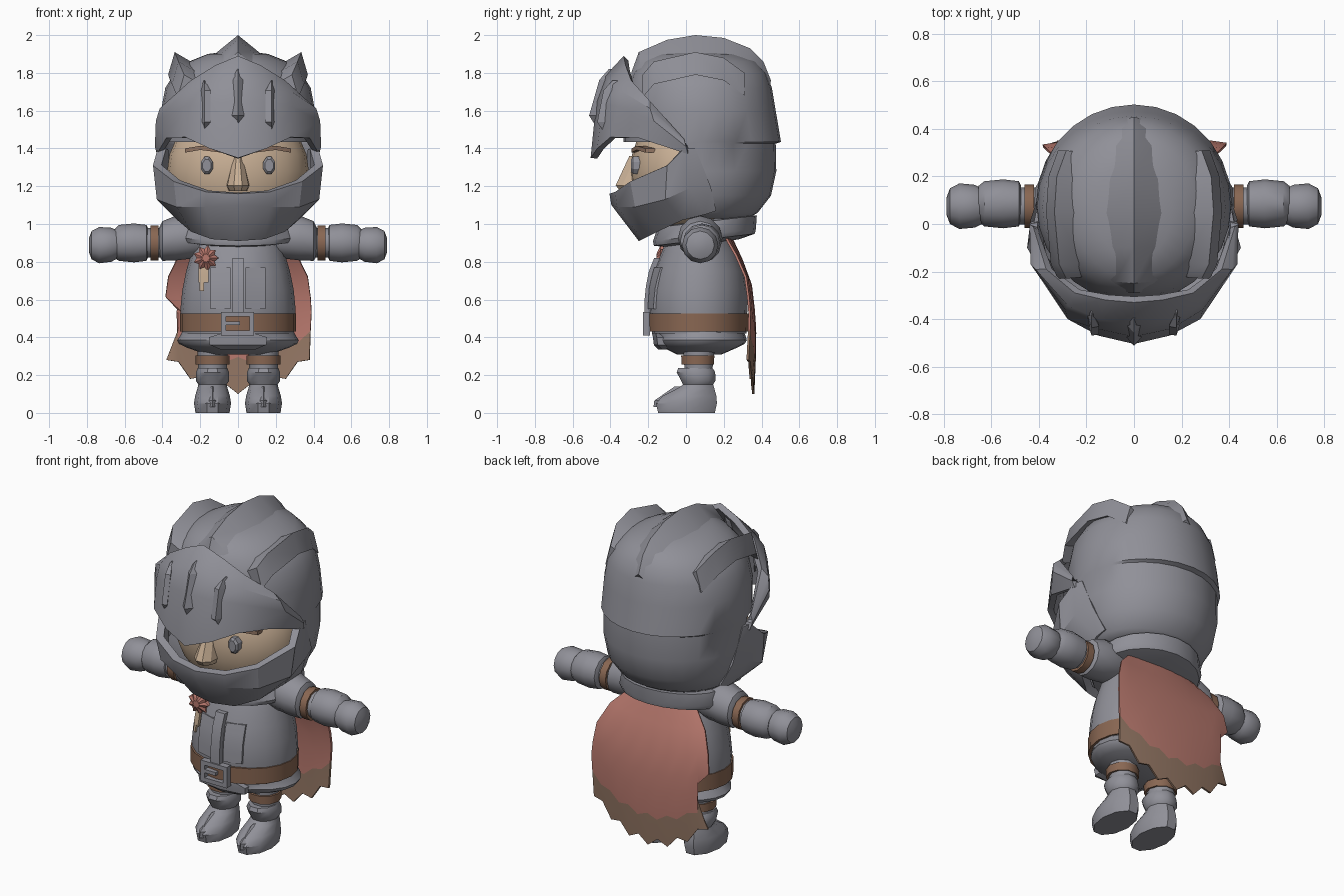
import bpy, bmesh, math
from mathutils import Vector

if "Cube" in bpy.data.objects:
    bpy.data.objects.remove(bpy.data.objects["Cube"])


def material(name, rgb):
    m = bpy.data.materials.new(name)
    m.diffuse_color = (*rgb, 1)
    m.use_nodes = True
    m.node_tree.nodes["Principled BSDF"].inputs["Base Color"].default_value = m.diffuse_color
    return m


STEEL = material("steel grey", (0.28, 0.28, 0.315))
SKIN = material("skin", (0.58, 0.43, 0.30))
LEATHER = material("leather brown", (0.25, 0.135, 0.085))
RED = material("cape red", (0.48, 0.19, 0.155))
TRIM = material("cape trim brown", (0.29, 0.18, 0.125))


def finish(name, bm, mat, angle=38, solid=0, closed=True):
    """Orient faces, add thickness and smooth softly bent edges."""
    if closed:
        bmesh.ops.recalc_face_normals(bm, faces=bm.faces[:])
    else:
        bm.normal_update()
        out = sum(f.normal.x * f.calc_center_median().x +
                  f.normal.y * f.calc_center_median().y for f in bm.faces)
        if out < 0:
            bmesh.ops.reverse_faces(bm, faces=bm.faces[:])
    me = bpy.data.meshes.new(name)
    bm.to_mesh(me)
    bm.free()
    ob = bpy.data.objects.new(name, me)
    bpy.context.collection.objects.link(ob)
    for m in (mat if isinstance(mat, tuple) else (mat,)):
        me.materials.append(m)
    bpy.ops.object.select_all(action='DESELECT')
    ob.select_set(True)
    bpy.context.view_layer.objects.active = ob
    if solid:
        mod = ob.modifiers.new("thickness", 'SOLIDIFY')
        mod.thickness, mod.offset = solid, -1
        bpy.ops.object.modifier_apply(modifier=mod.name)
    bpy.ops.object.shade_smooth_by_angle(angle=math.radians(angle))
    return ob


def loft(name, rings, mat, drop=None, **kw):
    """Closed cross-sections joined in order, capped at both ends."""
    bm = bmesh.new()
    vs = [[bm.verts.new(p) for p in r] for r in rings]
    n = len(rings[0])
    for a, b in zip(vs, vs[1:]):
        for i in range(n):
            bm.faces.new((a[i], a[(i + 1) % n], b[(i + 1) % n], b[i]))
    bm.faces.new(vs[0])
    bm.faces.new(vs[-1])
    bmesh.ops.recalc_face_normals(bm, faces=bm.faces[:])
    if drop:
        dead = [f for f in bm.faces if drop(f.calc_center_median())]
        bmesh.ops.delete(bm, geom=dead, context='FACES')
    return finish(name, bm, mat, closed=not drop, **kw)


def sheet(name, rows, mat, rule=None, **kw):
    """Open grid surface; rule picks a material from the row number."""
    bm = bmesh.new()
    vs = [[bm.verts.new(p) for p in r] for r in rows]
    for j, (a, b) in enumerate(zip(vs, vs[1:])):
        for i in range(len(a) - 1):
            f = bm.faces.new((a[i], a[i + 1], b[i + 1], b[i]))
            f.material_index = rule(j) if rule else 0
    return finish(name, bm, mat, closed=False, **kw)


def stack(name, prof, mat, cx=0, n=20, tilt=0, **kw):
    """Elliptic rings (z, half width, front y, back y) stacked upward."""
    rings = []
    for z, rx, yf, yb in prof:
        ang = [math.tau * (i + 0.5 * (n < 12)) / n for i in range(n)]
        pts = [(cx + rx * math.sin(a), (yf + yb) / 2 - (yb - yf) / 2 * math.cos(a)) for a in ang]
        rings.append([(x, y, z + tilt * y) for x, y in pts])
    return loft(name, rings, mat, **kw)


def along_x(name, s, prof, mat, n=12, cy=0.075):
    """Round part along the arm: stations (x, radius, centre z)."""
    loft(name, [[(s * x, cy + r * math.cos(math.tau * i / n), cz + r * math.sin(math.tau * i / n))
                 for i in range(n)] for x, r, cz in prof], mat)


def mirrored(row):
    return [(-x, y, z) for x, y, z in row[:0:-1]] + row


def box(name, x0, x1, y0, y1, z0, z1, mat):
    return loft(name, [[(x0, y0, z), (x1, y0, z), (x1, y1, z), (x0, y1, z)] for z in (z0, z1)], mat)


# ---- helmet skull with a step at the back, open at the face
stack("helmet_skull", [(1.03, .29, -.15, .33), (1.06, .33, -.2, .38), (1.15, .38, -.26, .45),
      (1.28, .405, -.3, .478), (1.425, .41, -.32, .475), (1.435, .412, -.33, .503),
      (1.6, .408, -.33, .475), (1.72, .385, -.31, .455), (1.80, .335, -.28, .425),
      (1.86, .26, -.23, .37), (1.90, .16, -.15, .27), (1.915, .05, -.02, .12)],
      STEEL, n=28, drop=lambda c: c.y < -.03 and c.z < 1.43)

# ---- centre crest and two side crests
ridge = [(-.29, 1.80), (-.25, 1.91), (-.1, 1.975), (.05, 2.0), (.2, 1.985), (.34, 1.93), (.41, 1.86), (.45, 1.76)]
loft("centre_crest", [[(0, y, z), (.08, y * .97, z - .065), (.16, y * .85, z - .13),
                       (-.16, y * .85, z - .13), (-.08, y * .97, z - .065)] for y, z in ridge], STEEL)
side = [(.285, -.23, 1.79), (.315, -.17, 1.86), (.335, .05, 1.91), (.325, .2, 1.88), (.285, .31, 1.80)]
for s in (1, -1):
    loft("side_crest", [[(s * x, y, z), (s * (x + .035), y, z - .12), (s * (x - .12), y * .95, z - .07)]
                        for x, y, z in side], STEEL)

# ---- raised visor
bottom = [(0, -.505, 1.35), (.15, -.47, 1.40), (.28, -.40, 1.46), (.38, -.25, 1.455), (.43, .01, 1.37)]
middle = [(0, -.475, 1.65), (.16, -.44, 1.64), (.29, -.36, 1.62), (.435, -.17, 1.545), (.44, .0, 1.41)]
top = [(0, -.33, 1.89), (.12, -.32, 1.84), (.25, -.29, 1.76), (.37, -.19, 1.65), (.425, -.01, 1.45)]
upper = [((a[0] + b[0]) * .515, (a[1] + b[1]) * .53, (a[2] + b[2]) / 2 + .015) for a, b in zip(middle, top)]
upper[-1] = (.435, -.005, 1.43)
sheet("visor", [mirrored(r) for r in (bottom, middle, upper, top)], STEEL, solid=.035)

# ---- raised lozenge ribs on the visor
for x, z0, z1 in ((0, 1.53, 1.82), (.178, 1.5, 1.76), (-.178, 1.5, 1.76)):
    rings = []
    for t, w in ((0, .004), (.15, .042), (.8, .042), (1, .004)):
        z = z0 + (z1 - z0) * t
        y = -.485 + max(0, z - 1.62) * .38 + abs(x) * .24
        out = .028 if w > .01 else 0
        k = w * (1 if x == 0 else .75)
        rings.append([(x - k, y + .02 - x * .3 * k / .04, z), (x, y - out, z),
                      (x + k, y + .02 + x * .3 * k / .04, z), (x, y + .05, z)])
    loft("visor_rib", rings, STEEL, angle=20)

# ---- jaw guard
lip = [(0, -.405, 1.16), (.17, -.375, 1.17), (.34, -.295, 1.225), (.45, -.10, 1.31), (.425, -.01, 1.40), (.413, .05, 1.40)]
cheek = [(0, -.395, 1.10), (.17, -.365, 1.09), (.325, -.27, 1.09), (.43, -.11, 1.13), (.435, .02, 1.19), (.40, .13, 1.2)]
chin = [(0, -.25, .91), (.14, -.23, .92), (.25, -.15, .96), (.32, -.02, 1.02), (.35, .1, 1.05), (.34, .16, 1.07)]
sheet("jaw_guard", [mirrored(r) for r in (chin, cheek, lip)], STEEL, solid=.045, angle=30)

# ---- head, nose, eyes, brows
stack("head", [(1.28 - .35 * math.cos(a), .375 * math.sin(a), -.295 * math.sin(a), .3 * math.sin(a))
               for a in [math.pi * (i + .15) / 12.3 for i in range(13)]], SKIN, n=24)
loft("nose", [[(-w, -.25, z), (-w * .9, y + .035, z), (-w * .35, y, z), (w * .35, y, z), (w * .9, y + .035, z), (w, -.25, z)]
              for z, w, y in ((1.175, .05, -.35), (1.205, .062, -.372), (1.36, .025, -.30))], SKIN, angle=25)
for s in (1, -1):
    loft("eye", [[(s * .165 + .034 * w * math.cos(a), y, 1.31 + .05 * w * math.sin(a))
                  for a in [math.tau * (i + .5) / 8 for i in range(8)]]
                 for w, y in ((1, -.24), (1, -.28), (.7, -.292))], STEEL, angle=20)
    loft("eyebrow", [[(s * x, y, z), (s * x, y, z + .022), (s * x, y + .05, z + .022), (s * x, y + .05, z)]
                     for x, y, z in ((.09, -.288, 1.378), (.2, -.262, 1.392), (.28, -.215, 1.378))], TRIM)

# ---- collar, torso, belt and skirt
stack("collar", [(.885, .19, -.08, .28), (.905, .31, -.17, .365), (.93, .325, -.175, .37),
                 (1.0, .30, -.15, .375), (1.01, .22, -.1, .3)], STEEL, tilt=.12)
TORSO = [(.42, .295, -.18, .32), (.55, .305, -.195, .325), (.65, .295, -.19, .325), (.75, .275, -.17, .31),
         (.85, .245, -.13, .27), (.95, .21, -.09, .22), (1.0, .16, -.05, .2)]
stack("torso", TORSO, STEEL)
stack("belt", [(.43, .308, -.203, .33), (.525, .308, -.205, .332)], LEATHER)
stack("skirt", [(.31, .17, -.05, .19), (.345, .27, -.12, .27), (.365, .312, -.145, .31),
                (.385, .322, -.155, .322), (.41, .305, -.15, .315), (.44, .29, -.16, .3)], STEEL)
loft("skirt_front_flap", [[(-w, -.10, z), (-w, y, z), (0, y - .02, z), (w, y, z), (w, -.10, z)]
                          for z, w, y in ((.335, .09, -.125), (.36, .15, -.15), (.40, .155, -.155), (.42, .09, -.16))], STEEL)


def torso_y(x, z):
    for a, b in zip(TORSO, TORSO[1:]):
        if z <= b[0]:
            rx, yf, yb = [a[i] + (b[i] - a[i]) * (z - a[0]) / (b[0] - a[0]) for i in (1, 2, 3)]
            return (yf + yb) / 2 - (yb - yf) / 2 * math.sqrt(max(0, 1 - (x / rx) ** 2))


def plate(name, x0, x1, z0, z1, d, mat):
    """Slab that follows the front of the torso."""
    rings = []
    for i in range(5):
        z = z0 + (z1 - z0) * i / 4
        ya, yb = torso_y(x0, z), torso_y(x1, z)
        rings.append([(x0, ya + .02, z), (x0, ya - d, z), (x1, yb - d, z), (x1, yb + .02, z)])
    loft(name, rings, mat)


plate("chest_strip", -.03, .03, .53, .82, .028, STEEL)
for s in (1, -1):
    plate("chest_panel", *sorted((s * .04, s * .145)), .55, .77, .009, STEEL)

# ---- buckle frame and pin
for x0, x1, z0, z1 in ((-.09, .085, .41, .435), (-.09, .085, .51, .535), (-.09, -.063, .435, .51),
                       (.06, .085, .435, .51), (-.07, .01, .465, .485)):
    box("buckle", x0, x1, -.228, -.19, z0, z1, STEEL)

# ---- rosette with ribbons
star = [[(-.17 + r * k * math.cos(a), y, .82 + r * k * math.sin(a)) for a, k in
         [(math.tau * i / 18, (1, .72)[i % 2]) for i in range(18)]]
        for r, y in ((.068, -.07), (.068, -.135), (.025, -.155))]
loft("rosette", star, RED, angle=15)
plate("ribbon", -.21, -.155, .69, .79, .018, SKIN)
plate("ribbon_tail", -.205, -.18, .645, .69, .014, SKIN)

# ---- arms and legs
for s in (1, -1):
    along_x("pauldron", s, [(.14, .08, .93), (.22, .11, .93), (.33, .118, .925), (.40, .105, .91), (.42, .07, .905)], STEEL)
    along_x("forearm", s, [(.38, .078, .9), (.52, .078, .9)], STEEL)
    along_x("arm_band", s, [(.42, .092, .9), (.462, .092, .9)], LEATHER)
    along_x("gauntlet", s, [(.475, .075, .9), (.485, .095, .9), (.55, .103, .9), (.63, .095, .9), (.655, .075, .895)], STEEL, cy=.085)
    along_x("hand", s, [(.63, .07, .893), (.67, .09, .89), (.735, .096, .888), (.775, .075, .888), (.79, .035, .888)], STEEL)
    c = s * .135
    stack("thigh", [(.2, .075, -.01, .14), (.37, .082, -.02, .16)], STEEL, cx=c, n=10)
    stack("knee_band", [(.257, .09, -.028, .152), (.305, .09, -.03, .155)], LEATHER, cx=c, n=10)
    stack("boot", [(0, .09, -.155, .16), (.05, .098, -.168, .172), (.09, .092, -.13, .168), (.13, .08, -.05, .155),
                   (.15, .075, -.02, .148), (.17, .088, -.03, .16), (.215, .088, -.055, .16), (.238, .078, -.045, .145)],
          STEEL, cx=c, n=10)
    # pointed toe cap
    loft("toe_ridge", [[(c - w, y + .06, z), (c, y, z), (c + w, y + .06, z)]
                       for z, w, y in ((.03, .05, -.172), (.065, .055, -.168), (.14, .012, -.06))], STEEL, angle=15)

# ---- ragged cape with a zigzag trim and a torn left edge
rows = []
for j, t in enumerate((0, .17, .34, .5, .62, .8, 1)):
    row = []
    for i in range(13):
        u = (i - 6) / 6
        low = .10 + .18 * u * u + (.045 if i % 2 else 0)
        tt = t + ((.05 if i % 2 else -.03) if j == 5 else 0)
        z = .95 + (low - .95) * tt
        w = (.2, .315, .37, .385, .39, .385, .38)[j]
        if i == 0 and j in (4, 5):
            w = (.31, .32)[j - 4]
        row.append((u * w, (.235, .30, .35, .365, .372, .37, .362)[j] - .03 * u * u, z))
    rows.append(row)
sheet("cape", rows, (RED, TRIM), rule=lambda j: int(j == 5), solid=.012, angle=60)
